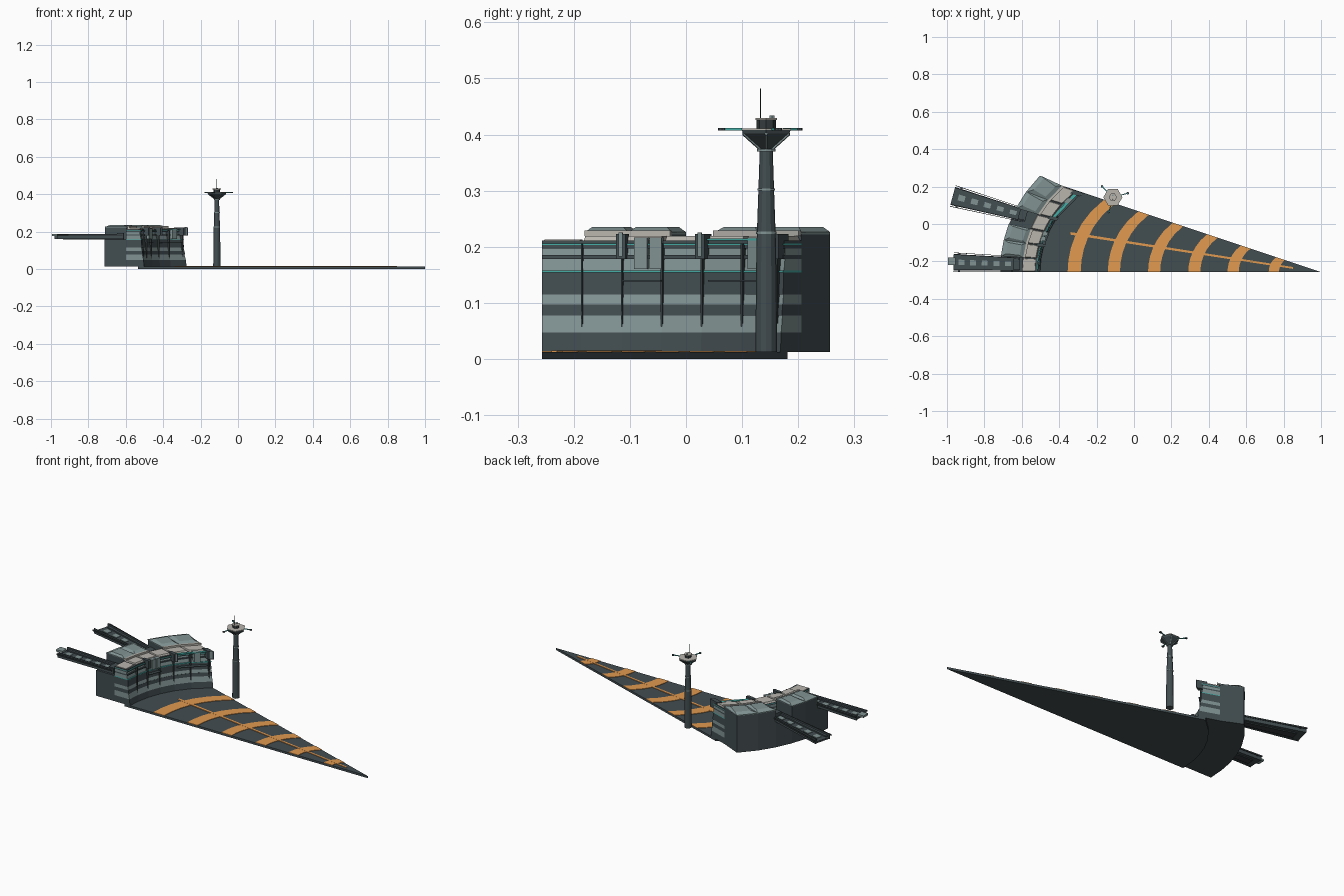
import bpy, bmesh, math
from mathutils import Vector

if "Cube" in bpy.data.objects:
    bpy.data.objects.remove(bpy.data.objects["Cube"])

def mat(name, c):
    m = bpy.data.materials.new(name)
    m.diffuse_color = (*c, 1)
    m.use_nodes = True
    m.node_tree.nodes["Principled BSDF"].inputs["Base Color"].default_value = m.diffuse_color
    return m

DARK = mat("dark_hull", (.055, .075, .082))
DEEP = mat("deep_hull", (.035, .045, .048))
GLASS = mat("pale_glass", (.22, .29, .29))
STONE = mat("roof_stone", (.48, .46, .42))
TEAL = mat("teal_trim", (.06, .42, .38))
ORANGE = mat("orange_marking", (.75, .32, .08))

APEX, Y0, CX, SLOPE = 1.0, -.257, .01, .3336
N = 6

def finish(name, bm, m):
    bmesh.ops.recalc_face_normals(bm, faces=bm.faces)
    me = bpy.data.meshes.new(name)
    bm.to_mesh(me)
    bm.free()
    me.materials.append(m)
    ob = bpy.data.objects.new(name, me)
    bpy.context.collection.objects.link(ob)
    return ob

def hull(bm, bottom, top):
    b = [bm.verts.new(p) for p in bottom]
    t = [bm.verts.new(p) for p in top]
    n = len(b)
    bm.faces.new(b[::-1])
    bm.faces.new(t)
    for i in range(n):
        bm.faces.new((b[i], b[(i + 1) % n], t[(i + 1) % n], t[i]))

def prism(name, pts, z0, z1, m):
    bm = bmesh.new()
    hull(bm, [(*p, z0) for p in pts], [(*p, z1) for p in pts])
    return finish(name, bm, m)

# point on a concentric arc, t = 0 at the front cut and 1 at the slanted cut
def pt(r, t):
    k = math.atan(SLOPE)
    end = k + math.asin(math.cos(k) * SLOPE * (APEX - CX) / r)
    if r > .7:
        end = math.asin(.514 / r)
    s = t * math.sin(end)
    return CX - r * math.sqrt(1 - s * s), Y0 + r * s

# curved run of blocks; ri/ro are inner radius and outer radius, dr leans the inner face
def ring(name, r0, r1, z0, z1, m, segs=range(N), gap=0., dr=0., hip=0.):
    bm = bmesh.new()
    for i in segs:
        a, b = i / N + gap, (i + 1) / N - gap
        h = hip * 1.2
        lo = [(*pt(r, t), z0) for r, t in ((r0, a), (r1, a), (r1, b), (r0, b))]
        hi = [(*pt(r, t), z1) for r, t in ((r0 + dr + hip, a + h), (r1 - hip, a + h),
                                          (r1 - hip, b - h), (r0 + dr + hip, b - h))]
        hull(bm, lo, hi)
    bmesh.ops.remove_doubles(bm, verts=bm.verts, dist=1e-5)
    seen = {}
    for f in bm.faces:
        seen.setdefault(tuple(round(c, 4) for c in f.calc_center_median()), []).append(f)
    inner = [f for fs in seen.values() if len(fs) > 1 for f in fs]
    if inner:
        bmesh.ops.delete(bm, geom=inner, context='FACES')
    return finish(name, bm, m)

# landing platform
def scaled(s, t):
    x, y = pt(.545, t)
    return APEX + (x - APEX) * s, Y0 + (y - Y0) * s

prism("platform", [(APEX, Y0)] + [scaled(1, 1 - i / N) for i in range(N + 1)], 0, .012, DARK)

# orange arcs, shrinking toward the tip, and the centre line
for i, (a, b) in enumerate([(-.355, -.285), (-.14, -.075), (.075, .14),
                            (.29, .355), (.50, .56), (.72, .775)]):
    bm = bmesh.new()
    sa, sb = (APEX - a) / 1.535, (APEX - b) / 1.535
    for k in range(N):
        q = [scaled(sa, k / N), scaled(sb, k / N), scaled(sb, (k + 1) / N), scaled(sa, (k + 1) / N)]
        hull(bm, [(*p, .012) for p in q], [(*p, .0145) for p in q])
    finish(f"arc_marking_{i}", bm, ORANGE)
prism("centre_marking", [(-.34, -.057), (.85, -.24), (.85, -.23), (-.34, -.043)], .012, .015, ORANGE)

# stepped front wall: z range, inner radius, lean, material
for i, (z0, z1, r, dr, m) in enumerate([
        (.012, .047, .512, .003, DARK), (.047, .077, .515, .006, GLASS),
        (.077, .097, .519, .002, DARK), (.097, .115, .522, .004, GLASS),
        (.115, .154, .524, .002, DARK), (.154, .158, .523, 0, TEAL),
        (.158, .178, .528, .004, GLASS), (.178, .185, .526, 0, DARK),
        (.185, .197, .533, .002, GLASS), (.197, .203, .527, 0, DARK),
        (.203, .206, .526, 0, TEAL), (.206, .211, .53, 0, DARK)]):
    ring(f"front_wall_{i}", r, .61, z0, z1, m, dr=dr)
ring("roof_panels", .537, .61, .211, .219, STONE, segs=range(1, N), gap=.006, hip=.004)
ring("low_roof_panel", .537, .61, .206, .213, STONE, segs=[0], gap=.006, hip=.004)

# rear block with notches where the bridges leave
RAISED = (1, 2, 4, 5)
ring("rear_block", .61, .725, .012, .158, DARK)
ring("rear_upper_block", .61, .725, .158, .222, DARK, segs=RAISED)
ring("rear_roof", .605, .727, .222, .226, GLASS, segs=RAISED)
ring("rear_roof_hips", .608, .722, .226, .235, GLASS, segs=RAISED, hip=.02)
ring("rear_roof_edge", .595, .607, .219, .229, STONE, segs=RAISED)

# fins, balcony and bay on the front wall
def wall_box(name, t0, t1, r0, r1, z0, z1, m):
    bm = bmesh.new()
    q = [pt(r, t) for r, t in ((r0, t0), (r1, t0), (r1, t1), (r0, t1))]
    hull(bm, [(*p, z0) for p in q], [(*p, z1) for p in q])
    finish(name, bm, m)

for k in range(1, N + 1):
    t = k / N - (.02 if k == N else 0)
    wall_box(f"seam_rib_{k}", t - .004, t + .004, .517, .55, .012, .206, DEEP)
for k in (2, 4, 6):
    t = k / N - (.022 if k == N else 0)
    wall_box(f"roof_fin_{k}", t - .02, t + .02, .505, .55, .178, .223, DARK)
    wall_box(f"fin_plate_{k}", t - .008, t + .008, .502, .506, .183, .225, GLASS)
for i, (a, b) in enumerate(((.385, .44), (.45, .50), (.86, .91))):
    wall_box(f"bay_panel_{i}", a, b, .514, .54, .16, .216, GLASS)
wall_box("balcony", .34, .5, .508, .53, .138, .141, DARK)
wall_box("upper_balcony", .7, .96, .508, .53, .138, .141, DARK)
wall_box("parapet_trim", .68, .98, .52, .535, .211, .215, TEAL)

# bridges: open troughs with pale floor panels
def bridge(tag, a, b, wa, wb, panels):
    a, b = Vector(a), Vector(b)
    d = (b - a).normalized()
    n = Vector((-d.y, d.x))

    def at(u, v):
        p = a.lerp(b, u)
        return tuple(p + n * v * (wa + (wb - wa) * u) / 2)

    def slab(name, u0, u1, v0, v1, z0, z1, m):
        prism(f"{tag}_{name}", [at(u0, v0), at(u1, v0), at(u1, v1), at(u0, v1)], z0, z1, m)

    slab("floor", 0, 1, -.75, .75, .163, .172, DARK)
    slab("keel", 0, .9, -.4, .4, .157, .163, DEEP)
    for s in (-1, 1):
        slab("side_wall", 0, 1, s * .75, s * .84, .16, .188, DARK)
        slab("side_ledge", 0, .97, s * .5, s * .78, .172, .179, DARK)
        slab("outer_rail", .02, 1, s * .94, s * 1.0, .176, .184, DEEP)
        slab("rail_link", .1, .13, s * .8, s * .96, .176, .182, DEEP)
        slab("rail_link", .9, .93, s * .8, s * .96, .176, .182, DEEP)
    slab("threshold", 0, .1, -.7, .7, .172, .192, DARK)
    for i in range(panels):
        u = .18 + i * .7 / (panels - 1)
        slab("panel", u - .045, u + .045, -.28, .28, .172, .175, GLASS)

bridge("front_bridge", (-.61, -.215), (-.965, -.204), .082, .104, 5)
bridge("rear_bridge", (-.575, .043), (-.969, .150), .072, .118, 5)
prism("front_bridge_tip", [(-.955, -.22), (-.955, -.18), (-.995, -.18), (-.995, -.22)], .176, .187, GLASS)

# control tower
TX, TY = -.113, .143

def lathe(name, prof, n, m, x=TX, y=TY):
    bm = bmesh.new()
    rows = [[bm.verts.new((x + r * math.cos(2 * math.pi * i / n), y + r * math.sin(2 * math.pi * i / n), z))
             for i in range(n)] for r, z in prof]
    for lo, hi in zip(rows, rows[1:]):
        for i in range(n):
            bm.faces.new((lo[i], lo[(i + 1) % n], hi[(i + 1) % n], hi[i]))
    bm.faces.new(rows[0][::-1])
    bm.faces.new(rows[-1])
    return finish(name, bm, m)

lathe("tower_shaft", [(.0195, .012), (.0175, .2), (.014, .3), (.0115, .375)], 12, DARK)
for z, r in ((.225, .018), (.302, .016), (.372, .0165)):
    lathe("tower_collar", [(r, z - .002), (r, z + .002)], 12, GLASS)
lathe("tower_dish", [(.013, .375), (.036, .393), (.048, .402), (.05, .408)], 6, DARK)
lathe("tower_deck", [(.051, .408), (.051, .411)], 6, STONE)
lathe("tower_cabin", [(.017, .411), (.017, .426)], 8, DEEP)
lathe("tower_roof", [(.022, .426), (.022, .429)], 6, STONE)
lathe("tower_mast", [(.0012, .429), (.0008, .482)], 6, DEEP, TX, TY - .01)
lathe("tower_sensor", [(.005, .429), (.005, .434)], 6, GLASS, TX, TY + .01)

def radial(name, ang, r0, r1, w, z0a, z0b, h, m):
    d = Vector((math.cos(ang), math.sin(ang)))
    n = Vector((-d.y, d.x)) * w
    c = Vector((TX, TY))
    q = [(c + d * r0 - n, z0a), (c + d * r1 - n, z0b), (c + d * r1 + n, z0b), (c + d * r0 + n, z0a)]
    bm = bmesh.new()
    hull(bm, [(*p, z) for p, z in q], [(*p, z + h) for p, z in q])
    finish(name, bm, m)

for k in range(6):
    radial(f"dish_strut_{k}", k * math.pi / 3, .012, .048, .002, .371, .399, .004, GLASS)
for k in range(3):
    a = math.radians(15 + 120 * k)
    radial(f"arm_{k}", a, .045, .082, .0025, .4075, .4075, .004, TEAL)
    lathe(f"arm_pad_{k}", [(.007, .407), (.007, .4115)], 8, DARK,
          TX + .082 * math.cos(a), TY + .082 * math.sin(a))
